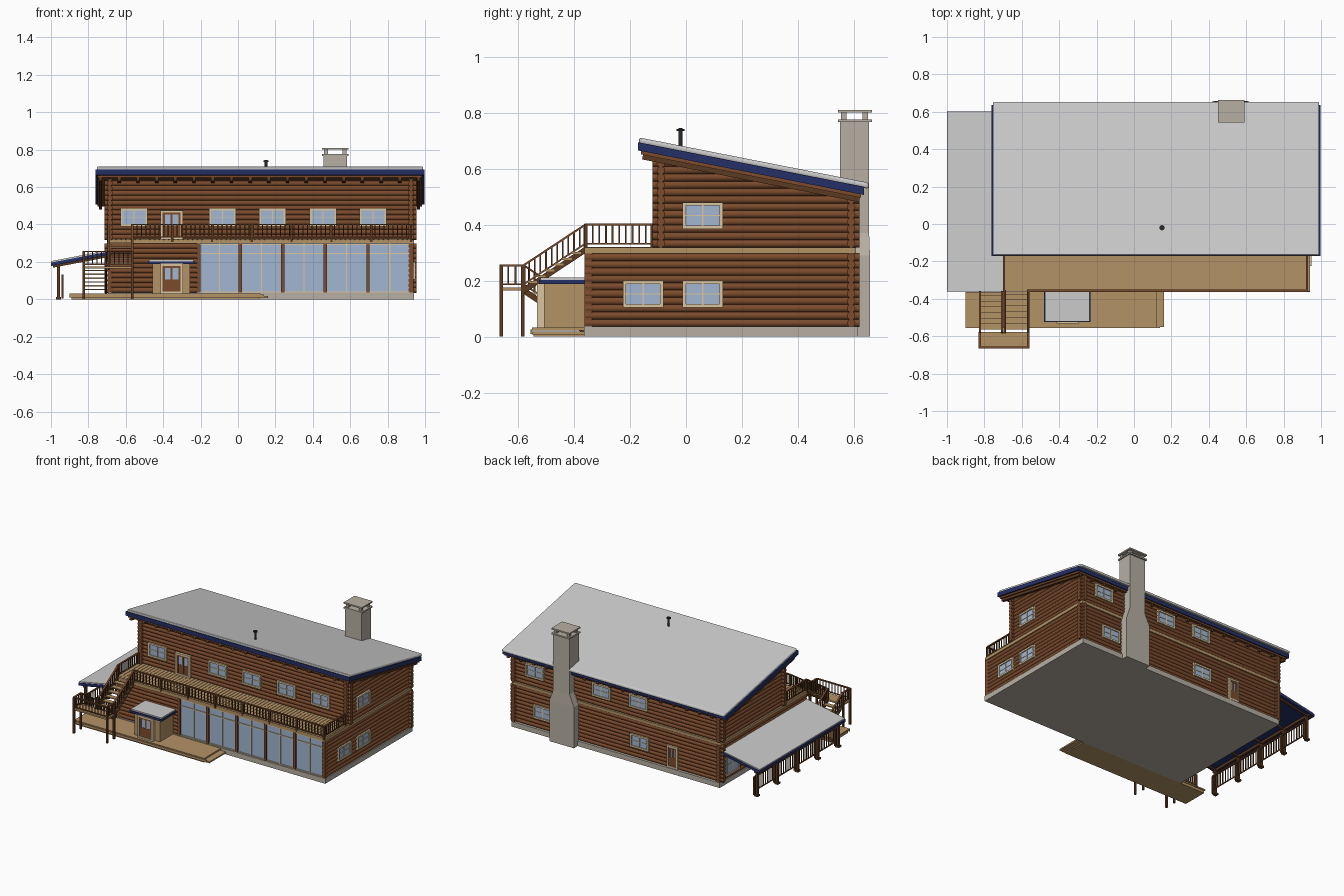
import bpy, bmesh, math
from mathutils import Vector as V

if "Cube" in bpy.data.objects:
    bpy.data.objects.remove(bpy.data.objects["Cube"])

MATS = {}
def mat(name, *rgb):
    m = bpy.data.materials.new(name)
    m.diffuse_color = [c ** 2.2 for c in rgb] + [1]
    m.use_nodes = True
    m.node_tree.nodes["Principled BSDF"].inputs["Base Color"].default_value = m.diffuse_color
    MATS[name] = m
mat("log", .48, .30, .19); mat("dark", .36, .24, .15); mat("tan", .70, .57, .40)
mat("blue", .16, .20, .40); mat("glass", .63, .71, .82); mat("cream", .85, .77, .62)
mat("snow", .89, .89, .90); mat("stone", .71, .68, .63); mat("metal", .18, .18, .18)

def finish(bm, name, m, smooth=False):
    bmesh.ops.recalc_face_normals(bm, faces=bm.faces[:])
    me = bpy.data.meshes.new(name)
    bm.to_mesh(me); bm.free()
    me.materials.append(MATS[m])
    ob = bpy.data.objects.new(name, me)
    bpy.context.collection.objects.link(ob)
    if smooth:
        bpy.ops.object.select_all(action='DESELECT')
        ob.select_set(True)
        bpy.context.view_layer.objects.active = ob
        bpy.ops.object.shade_smooth_by_angle(angle=math.radians(40))
    return ob

def hexa(bm, low, high):
    a = [bm.verts.new(p) for p in low]
    b = [bm.verts.new(p) for p in high]
    bm.faces.new(a); bm.faces.new(b)
    for i in range(4):
        j = (i + 1) % 4
        bm.faces.new((a[i], a[j], b[j], b[i]))

def rect(x0, x1, y0, y1, z):
    return [(x0, y0, z), (x1, y0, z), (x1, y1, z), (x0, y1, z)]

def box(bm, x0, x1, y0, y1, z0, z1):
    hexa(bm, rect(x0, x1, y0, y1, z0), rect(x0, x1, y0, y1, z1))

def boxes(name, m, *items):
    bm = bmesh.new()
    for b in items:
        box(bm, *b)
    return finish(bm, name, m)

def beam(bm, p, q, w, h):
    p, q = V(p), V(q)
    d = (q - p).normalized()
    s = d.cross(V((0, 0, 1)))
    s = s.normalized() if s.length > .01 else V((1, 0, 0))
    u = s.cross(d)
    corners = [s * w / 2 * i + u * h / 2 * j for i, j in ((-1, -1), (1, -1), (1, 1), (-1, 1))]
    hexa(bm, [p + c for c in corners], [q + c for c in corners])

# Roof line and house dimensions
def roof_z(y): return .712 - .197 * (y + .17)
XL, XR, YF, YU, YB, STEP = -.685, .925, -.347, -.09, .59, .0261

# Log walls; gable logs are trimmed along the roof slope
def log(bm, axis, a0, a1, c, z, clip=False, r=.0148, n=12):
    rings = []
    for a in (a0, a1):
        ring = []
        for i in range(n):
            t = 2 * math.pi * i / n
            zz, o = z + r * math.sin(t), c + r * math.cos(t)
            e = a
            if clip and a == a1:
                e = max(a0, min(a, (.712 - .05 - zz) / .197 - .17))
            ring.append(bm.verts.new((e, o, zz) if axis == 'x' else (o, e, zz)))
        rings.append(ring)
    for r_ in rings:
        bm.faces.new(r_)
    for i in range(n):
        j = (i + 1) % n
        bm.faces.new((rings[0][i], rings[0][j], rings[1][j], rings[1][i]))

bm = bmesh.new()
for k in range(10):
    z = .049 + k * STEP
    log(bm, 'x', XL, -.21, YF, z)
    log(bm, 'x', XL - .03, XR + .03, YB, z)
    for x in (XL, XR):
        log(bm, 'y', -.36, YB + .03, x, z)
finish(bm, "lower_log_walls", "log", True)
bm = bmesh.new()
for k in range(13):
    z = .333 + k * STEP
    log(bm, 'x', XL - .03, XR + .03, YU, z)
    if k < 7:
        log(bm, 'x', XL - .03, XR + .03, YB, z)
    for x in (XL, XR):
        log(bm, 'y', YU - .03, YB + .03, x, z, True)
finish(bm, "upper_log_walls", "log", True)
boxes("foundation", "stone", (-.695, .94, -.364, .615, 0, .036))
boxes("floor_band", "tan", (-.70, .94, -.362, .607, .297, .318))
boxes("balcony_planks", "tan", *[(-.70 + i * .0255, -.677 + i * .0255, -.362, -.09, .316, .321) for i in range(64)])

# Main roof in three layers, with rafters
def roof_layer(name, m, x0, x1, y0, y1, t0, t1):
    bm = bmesh.new()
    lo, hi = ([(x, y, roof_z(y) - t) for x, y, _ in rect(x0, x1, y0, y1, 0)] for t in (t1, t0))
    hexa(bm, lo, hi)
    return finish(bm, name, m)
snow = roof_layer("roof_snow", "snow", -.755, .99, -.168, .653, 0, .022)
bev = snow.modifiers.new("round", 'BEVEL')
bev.width, bev.segments = .009, 3
roof_layer("roof_fascia", "blue", -.762, .996, -.172, .635, .018, .047)
roof_layer("roof_boards", "log", -.75, .985, -.16, .625, .046, .059)
bm = bmesh.new()
for i in range(18):
    x = -.735 + i * .1
    beam(bm, (x, -.155, roof_z(-.155) - .066), (x, .62, roof_z(.62) - .066), .018, .02)
finish(bm, "rafters", "dark")

# Windows and doors placed on any facade
MAP = {'front': lambda u, d: (u, YU - d), 'low_front': lambda u, d: (u, YF - d),
       'porch': lambda u, d: (u, -.508 - d), 'back': lambda u, d: (u, YB + d),
       'right': lambda u, d: (XR + d, u), 'left': lambda u, d: (XL - d, u)}
def fbox(bm, side, u0, u1, d0, d1, z0, z1):
    (xa, ya), (xb, yb) = MAP[side](u0, d0), MAP[side](u1, d1)
    box(bm, min(xa, xb), max(xa, xb), min(ya, yb), max(ya, yb), z0, z1)

frame, glass, panel = bmesh.new(), bmesh.new(), bmesh.new()
def window(side, u, z0, z1, w=.145, door=False):
    a, b, f = u - w / 2, u + w / 2, .012
    fbox(glass, side, a + .003, b - .003, 0, .0165, z0, z1 - .003)
    for r in ((a, a + f, z0, z1), (b - f, b, z0, z1), (a, b, z1 - f, z1), (a, b, z0, z0 + f)):
        fbox(frame, side, r[0], r[1], 0, .024, r[2], r[3])
    fbox(frame, side, u - .003, u + .003, 0, .02, z0, z1)
    if door:
        zm = z0 + (z1 - z0) * .48
        fbox(panel, side, a + f, b - f, 0, .0185, z0 + .004, zm)
        for v in (a + f, u - .006, b - f - .012):
            fbox(panel, side, v, v + .012, 0, .0215, z0 + .004, z1 - f)
        fbox(panel, side, a + f, b - f, 0, .0215, z1 - f - .01, z1 - f)
    else:
        zm = (z0 + z1) / 2
        fbox(frame, side, a, b, 0, .019, zm - .002, zm + .002)
for u in (-.556, -.083, .184, .455, .722):
    window('front', u, .39, .488)
window('front', -.355, .32, .475, .12, True)
for u in (.76, .24, -.05):
    window('back', u, .385, .48)
for u in (.70, -.06):
    window('back', u, .105, .20)
window('back', -.32, .038, .195, .085, True)
window('right', .06, .385, .48)
for u in (-.153, .06):
    window('right', u, .105, .20)
for u in (.48, .26, -.18):
    window('left', u, .06, .21, .16)
window('left', .05, .038, .205, .1, True)
window('porch', -.355, .03, .19, .12, True)

# Glazed ground-floor front
BAYS = (-.21, .013, .24, .466, .695, .928)
box(glass, -.21, .93, -.352, -.342, .036, .297)
for a, b in zip(BAYS, BAYS[1:]):
    m = (a + b) / 2
    box(frame, m - .003, m + .003, -.357, -.34, .036, .297)
    for z in (.039, .245, .293):
        box(frame, a, b, -.357, -.34, z - .003, z + .003)
for x in BAYS:
    box(panel, x - .009, x + .009, -.363, -.335, .036, .297)
finish(frame, "window_frames", "cream")
finish(glass, "window_glass", "glass")
finish(panel, "door_panels_and_posts", "log")

# Entrance vestibule and front deck
boxes("vestibule", "tan", (-.458, -.257, -.508, -.35, .03, .19))
boxes("vestibule_fascia", "blue", (-.482, -.232, -.525, -.36, .188, .203))
boxes("vestibule_snow", "snow", (-.477, -.237, -.52, -.36, .203, .212))
boxes("front_deck", "tan", (-.90, .12, -.55, -.364, .022, .032), (-.89, .115, -.545, -.364, 0, .018),
      (.115, .16, -.55, -.364, .008, .018), (-.90, .14, -.555, -.55, .01, .026))

# Railings: rails, pickets and posts between two points
pick, rails = bmesh.new(), bmesh.new()
def railing(p, q, h=.08, post=.215):
    p, q = V(p), V(q)
    up, L = V((0, 0, 1)), (q - p).length
    beam(rails, p + up * h, q + up * h, .012, .007)
    beam(rails, p + up * .012, q + up * .012, .007, .006)
    n = max(2, round(L / .024))
    for i in range(1, n):
        c = p.lerp(q, i / n)
        beam(pick, c + up * .01, c + up * h, .006, .006)
    n = max(1, round(L / post))
    for i in range(n + 1):
        c = p.lerp(q, i / n)
        beam(pick, c - up * .015, c + up * h, .012, .012)
railing((-.565, -.357, .32), (.925, -.357, .32))
for x in (-.695, .925):
    railing((x, -.357, .32), (x, -.12, .32))

# Outside stair: two flights around a landing
TOP, MID, BOT = (-.36, .32), (-.58, .175), (-.365, .032)
tread, stringer = bmesh.new(), bmesh.new()
def flight(x0, x1, lo, hi, n=7):
    for i in range(1, n):
        t = i / n
        y, z = lo[0] + (hi[0] - lo[0]) * t, lo[1] + (hi[1] - lo[1]) * t
        box(tread, x0, x1, y - .016, y + .016, z - .004, z + .003)
    for x in (x0 + .004, x1 - .004):
        beam(stringer, (x, lo[0], lo[1] - .01), (x, hi[0], hi[1] - .01), .008, .02)
        railing((x, *lo), (x, *hi))
flight(-.695, -.562, MID, TOP)
flight(-.828, -.702, BOT, MID)
box(tread, -.83, -.56, -.665, -.578, .165, .176)
railing((-.825, -.66, .175), (-.565, -.66, .175))
for x in (-.825, -.565):
    railing((x, -.66, .175), (x, -.583, .175))
    for y in (-.66, -.583):
        beam(stringer, (x, y, 0), (x, y, .17), .012, .012)
finish(tread, "stair_treads", "tan")
finish(stringer, "stair_stringers", "dark")

# Side porch with lean-to roof, posts and railing
for name, m, inset, t0, t1 in (("porch_snow", "snow", .004, 0, .01), ("porch_fascia", "blue", 0, .008, .026)):
    bm = bmesh.new()
    lo, hi = ([(x, y, .262 + (x + .695) * .19 - t) for x, y, _ in
               rect(-1 + inset, -.695, -.362 + inset, .602 - inset, 0)] for t in (t1, t0))
    hexa(bm, lo, hi)
    finish(bm, name, m)
bm = bmesh.new()
PY = [-.335 + i * .2275 for i in range(5)]
for y in PY:
    beam(bm, (-.96, y, 0), (-.96, y, .188), .016, .016)
    box(bm, -.974, -.946, y - .014, y + .014, 0, .012)
    beam(bm, (-.99, y, .176), (-.69, y, .233), .012, .014)
box(bm, -.968, -.952, -.355, .595, .17, .186)
finish(bm, "porch_posts", "dark")
for a, b in zip(PY, PY[1:]):
    railing((-.938, a, .018), (-.938, b, .018), .11, .3)
finish(pick, "railing_pickets", "dark")
finish(rails, "railing_rails", "log")

# Chimney with tapered shoulders and raised cap
bm = bmesh.new()
box(bm, .42, .612, .596, .657, 0, .29)
hexa(bm, rect(.42, .612, .596, .657, .29), rect(.456, .584, .596, .654, .37))
box(bm, .456, .584, .55, .654, .36, .768)
box(bm, .449, .591, .543, .664, .766, .776)
for x in (.46, .56):
    for y in (.554, .63):
        box(bm, x, x + .02, y, y + .02, .775, .802)
box(bm, .449, .591, .543, .664, .80, .81)
finish(bm, "chimney", "stone")

# Vent pipe
bm = bmesh.new()
for r, h, z in ((.007, .09, .70), (.014, .008, .738)):
    g = bmesh.ops.create_cone(bm, cap_ends=True, segments=16, radius1=r, radius2=r, depth=h)
    bmesh.ops.translate(bm, verts=g['verts'], vec=(.15, -.02, z))
finish(bm, "vent_pipe", "metal", True)
